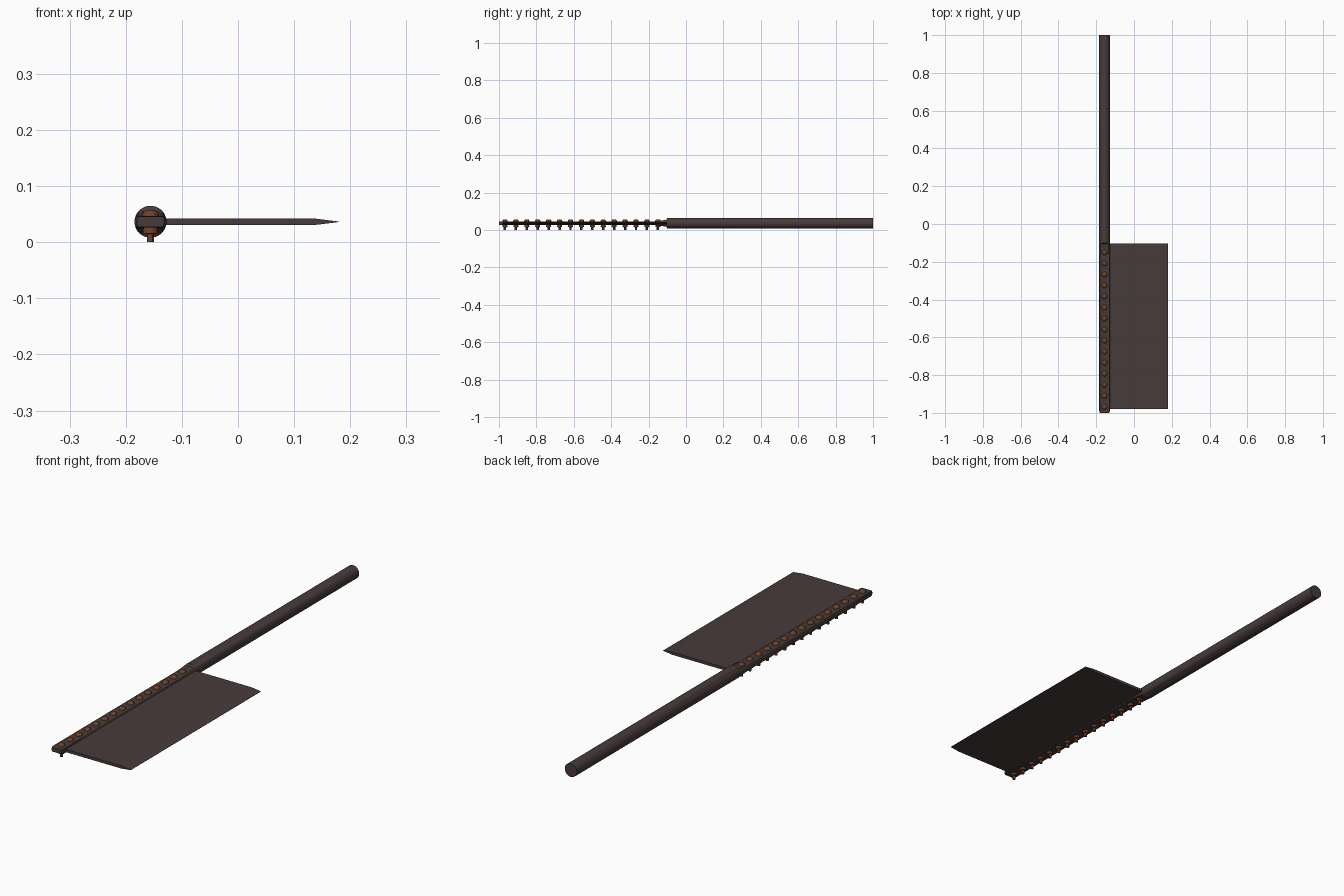
import bpy, bmesh, math

if "Cube" in bpy.data.objects:
    bpy.data.objects.remove(bpy.data.objects["Cube"])

CX, CZ, R = -0.156, 0.0365, 0.0285


def material(name, rgb):
    m = bpy.data.materials.new(name)
    m.diffuse_color = (*rgb, 1)
    m.use_nodes = True
    m.node_tree.nodes["Principled BSDF"].inputs["Base Color"].default_value = m.diffuse_color
    return m


iron = material("dark iron", (0.062, 0.044, 0.042))
rust = material("rusty brown", (0.155, 0.052, 0.019))


def loft(name, rings, mat, smooth=30):
    """Skin a list of equal-length point rings and cap both ends."""
    bm = bmesh.new()
    vs = [[bm.verts.new(p) for p in ring] for ring in rings]
    n = len(vs[0])
    for a, b in zip(vs, vs[1:]):
        for i in range(n):
            j = (i + 1) % n
            bm.faces.new((a[i], a[j], b[j], b[i]))
    bm.faces.new(vs[0])
    bm.faces.new(vs[-1])
    bmesh.ops.recalc_face_normals(bm, faces=bm.faces)
    me = bpy.data.meshes.new(name)
    bm.to_mesh(me)
    bm.free()
    me.materials.append(mat)
    ob = bpy.data.objects.new(name, me)
    bpy.context.collection.objects.link(ob)
    if smooth:
        bpy.ops.object.select_all(action='DESELECT')
        ob.select_set(True)
        bpy.context.view_layer.objects.active = ob
        bpy.ops.object.shade_smooth_by_angle(angle=math.radians(smooth))
    return ob


def bar_ring(y, h, s=1.0, n=32):
    """Circle section of the pipe, pressed flat to half height h."""
    pts = []
    for i in range(n):
        a = 2 * math.pi * (i + 0.5) / n
        z = max(-h, min(h, R * math.sin(a)))
        pts.append((CX + R * s * math.cos(a), y, CZ + z))
    return pts


# Round pipe handle, pressed flat into a spine along the blade
loft("handle_and_spine", [
    bar_ring(-1.0, 0.009, 0.85), bar_ring(-0.99, 0.0105),
    bar_ring(-0.16, 0.0105), bar_ring(-0.105, 0.018),
    bar_ring(-0.1, R), bar_ring(1.0, R)], iron)

# Flat blade with a sharpened outer edge
profile = [(-0.165, 0.006), (0.135, 0.006), (0.18, 0.0004),
           (0.18, -0.0004), (0.135, -0.006), (-0.165, -0.006)]
loft("blade", [[(x, y, CZ + z) for x, z in profile] for y in (-0.98, -0.102)],
     iron, smooth=0)

# Bolts through the spine: domed head, nut and protruding shank
bolt = [(0.0065, 0.0), (0.0065, 0.015), (0.0135, 0.0155), (0.0135, 0.022),
        (0.0115, 0.027), (0.0115, 0.046), (0.0145, 0.0465), (0.0140, 0.051),
        (0.0110, 0.055), (0.0060, 0.0575)]
for k in range(15):
    y = -0.968 + k * 0.0584
    loft(f"bolt_{k + 1}", [
        [(CX + r * math.cos(t * math.pi / 6), y + r * math.sin(t * math.pi / 6), z)
         for t in range(12)] for r, z in bolt], rust)
